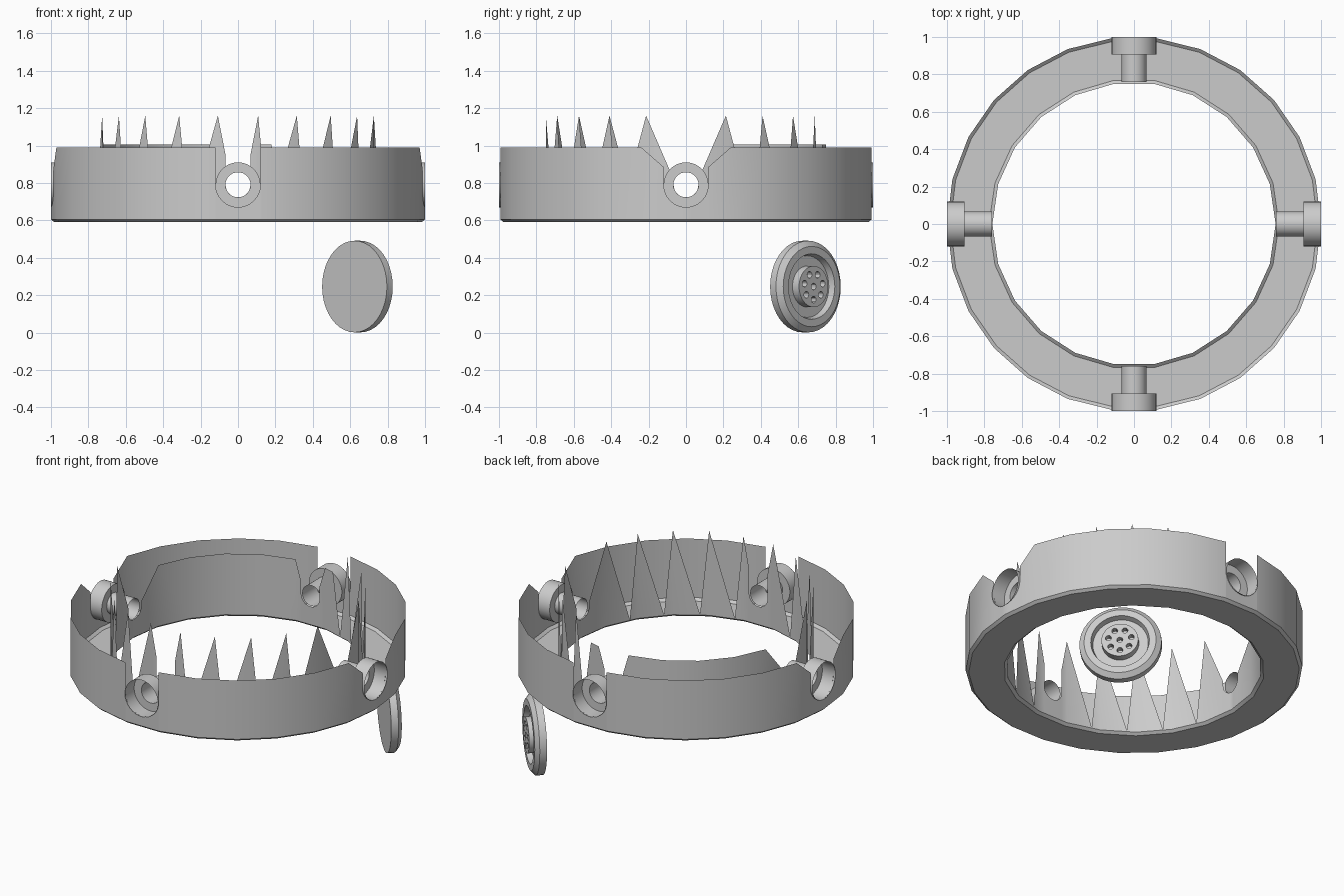
import bpy, bmesh
from math import sin, cos, pi, asin, sqrt, degrees, radians
from mathutils import Matrix, Vector

cube = bpy.data.objects.get("Cube")
if cube:
    bpy.data.objects.remove(cube)

grey = bpy.data.materials.new("plain_grey")
grey.use_nodes = True
grey.diffuse_color = (0.6, 0.6, 0.6, 1)
grey.node_tree.nodes["Principled BSDF"].inputs["Base Color"].default_value = (0.6, 0.6, 0.6, 1)

FLOOR, BASE, AXLE = 0.59, 0.605, 0.79
OUT_R, OUT_N, IN_R, IN_N = 1.0, 26, 0.757, 22


def finish(name, bm, matrix=Matrix()):
    bmesh.ops.remove_doubles(bm, verts=bm.verts, dist=0.0002)
    bmesh.ops.recalc_face_normals(bm, faces=bm.faces)
    mesh = bpy.data.meshes.new(name)
    bm.to_mesh(mesh)
    bm.free()
    mesh.materials.append(grey)
    ob = bpy.data.objects.new(name, mesh)
    bpy.context.collection.objects.link(ob)
    ob.matrix_world = matrix
    bpy.ops.object.select_all(action='DESELECT')
    bpy.context.view_layer.objects.active = ob
    ob.select_set(True)
    bpy.ops.object.shade_smooth_by_angle(angle=radians(30))
    return ob


def ring(bm, r, z, n, cx=0, cy=0):
    return [bm.verts.new((cx + r * cos(2 * pi * i / n), cy + r * sin(2 * pi * i / n), z)) for i in range(n)]


def bridge(bm, a, b):
    n = len(a)
    for i in range(n):
        j = (i + 1) % n
        bm.faces.new((a[i], a[j], b[j], b[i]))


def loop_edges(bm, vs):
    return [bm.edges.new((vs[i - 1], vs[i])) for i in range(len(vs))]


def lathe(bm, profile, n=32):
    rings = [ring(bm, r, t, n) for r, t in profile]
    for a, b in zip(rings, rings[1:]):
        bridge(bm, a, b)
    return rings


def outward(deg, pos=(0, 0, 0)):
    return Matrix.Translation(pos) @ Matrix.Rotation(radians(deg), 4, 'Z') @ Matrix.Rotation(pi / 2, 4, 'Y')


def arc(R, r):
    # Lower half of a pipe opening, from its centre line to its side
    us = [r * sin(pi / 2 * i / 6) for i in range(7)]
    return [(degrees(asin(u / R)), AXLE - sqrt(max(0, r * r - u * u))) for u in us]


def quarter(R, r, x_top, y_top, middle):
    a = arc(R, r)
    end = a[-1][0]
    return (a + [(end, x_top)] + middle + [(90 - end, y_top)] + [(90 - d, z) for d, z in reversed(a)])


def around(q1, q2, q3, q4):
    return (q1 + [(180 - d, z) for d, z in reversed(q2)]
            + [(180 + d, z) for d, z in q3] + [(360 - d, z) for d, z in reversed(q4)])


def wall(name, R, n, knots):
    # Many-sided sheet wall whose top edge follows the knots
    step = 360 / n
    cols = [knots[0]]
    for (d0, z0), (d1, z1) in zip(knots, knots[1:]):
        for k in range(n + 1):
            d = k * step
            if d0 + 0.001 < d < d1 - 0.001:
                cols.append((d, z0 + (z1 - z0) * (d - d0) / (d1 - d0)))
        cols.append((d1, z1))
    bm = bmesh.new()

    def at(d, z):
        r = R * cos(pi / n) / cos(radians(d % step - step / 2))
        return bm.verts.new((r * cos(radians(d)), r * sin(radians(d)), z))

    for (d0, z0), (d1, z1) in zip(cols, cols[1:]):
        if d1 - d0 > 0.001:
            bm.faces.new((at(d0, BASE), at(d1, BASE), at(d1, z1), at(d0, z0)))
    return finish(name, bm)


# Outer wall with a notch over each pipe
q = quarter(OUT_R, 0.12, 0.885, 0.99, [(360 / OUT_N, 0.99), (90 - 180 / OUT_N, 0.99)])
wall("outer_wall", OUT_R, OUT_N, around(q, q, q, q))

# Inner wall: leaning spikes in three quarters, a plain panel in the fourth
seg = 360 / IN_N
TIP, VALLEY, PANEL = 1.16, 0.61, 1.005


def spikes(lean, count=5):
    pts = []
    for k in range(1, count + 1):
        pts.append((seg * k, TIP))
        if k < count:
            pts.append((seg * (k + lean), VALLEY))
    return pts


cut_off = spikes(0.75, 4) + [(71, VALLEY), (76.2, PANEL), (seg * 5, PANEL)]
inner = lambda mid, y_top=0.95: quarter(IN_R, 0.067, 0.82, y_top, mid)
wall("inner_spiked_wall", IN_R, IN_N, around(
    inner(cut_off, 0.87),
    inner([(seg, PANEL), (seg * 5, PANEL)], 0.87),
    inner(spikes(0.25)),
    inner(spikes(0.75))))

# Ring floor with chamfered rims
bm = bmesh.new()
floor_loops = []
for R, n, inset in ((OUT_R, OUT_N, -0.018), (IN_R, IN_N, 0.018)):
    low = ring(bm, R + inset, FLOOR, n)
    bridge(bm, low, ring(bm, R, BASE, n))
    floor_loops += [e for e in bm.edges if all(v in low for v in e.verts)]
bmesh.ops.triangle_fill(bm, edges=floor_loops, use_beauty=True)
finish("ring_floor", bm)

# Four stepped pipes through the walls
for side, deg in (("left", 0), ("back", 90), ("right", 180), ("front", 270)):
    bm = bmesh.new()
    lathe(bm, [(0.067, 0.76), (0.067, 0.905), (0.12, 0.905), (0.12, 1.0)])
    finish(side + "_pipe", bm, outward(deg, (0, 0, AXLE)))

# Separate round cap with a recessed face
place = outward(45, (0.64, 0.64, 0.246))
bm = bmesh.new()
rings = lathe(bm, [(0.245, -0.024), (0.245, 0.02), (0.215, 0.045), (0.175, 0.045),
                   (0.165, 0.01), (0.11, 0.01)], 40)
bm.faces.new(rings[0])
finish("cap_body", bm, place)

# Raised centre of the cap with a rosette of holes
bm = bmesh.new()
rim = ring(bm, 0.11, 0.06, 40)
bridge(bm, ring(bm, 0.11, 0.01, 40), rim)
edges = [e for e in bm.edges if all(v in rim for v in e.verts)]
spots = [(0, 0)] + [(0.07 * cos(2 * pi * i / 7), 0.07 * sin(2 * pi * i / 7)) for i in range(7)]
for x, y in spots:
    hole = ring(bm, 0.018, 0.06, 12, x, y)
    edges += loop_edges(bm, hole)
bmesh.ops.triangle_fill(bm, edges=edges, use_beauty=True)
for x, y in spots:
    top, low = (ring(bm, 0.018, z, 12, x, y) for z in (0.06, 0.025))
    bridge(bm, top, low)
    bm.faces.new(low)
finish("cap_centre", bm, place)
